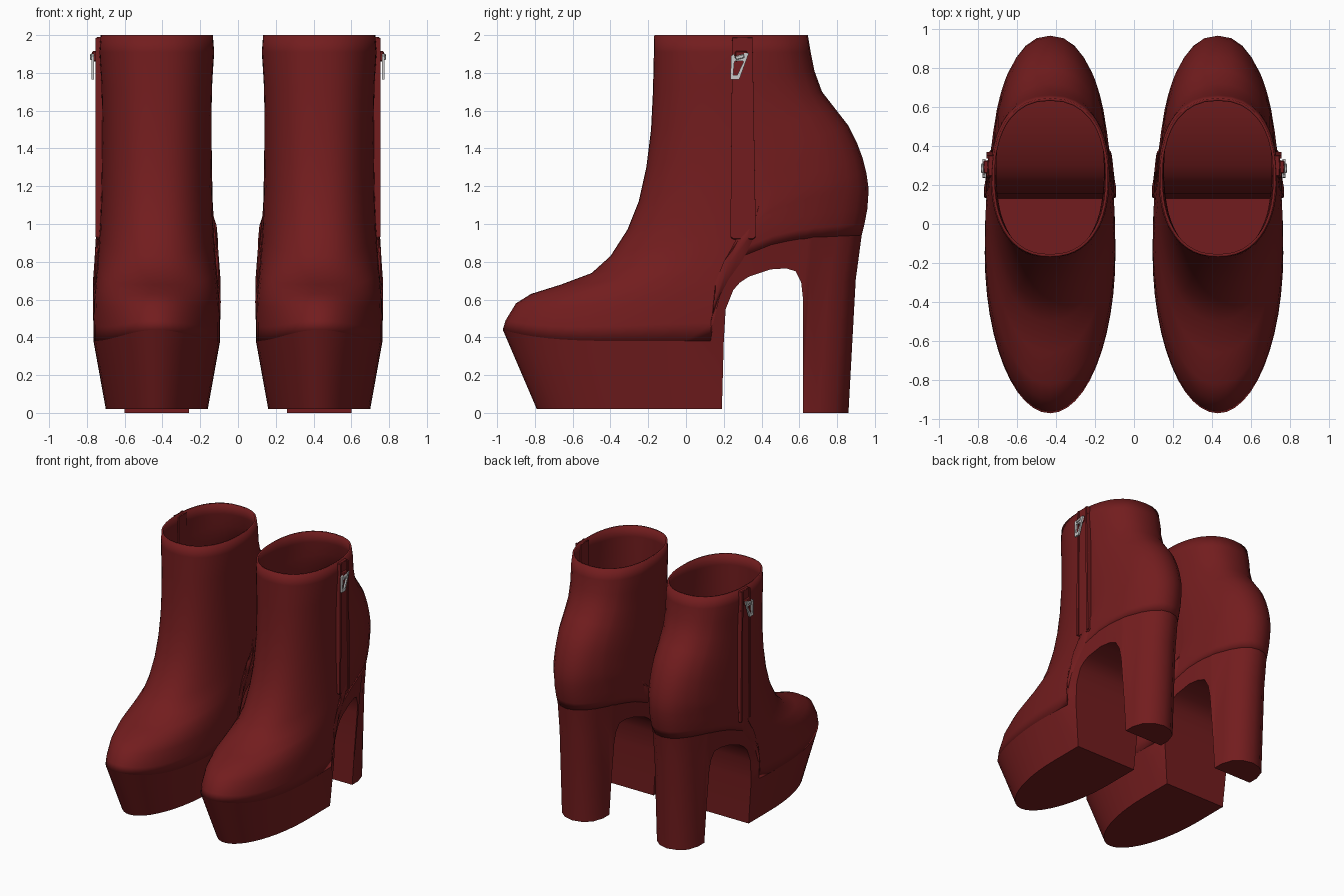
import bpy, bmesh
from math import cos, sin, pi

if "Cube" in bpy.data.objects:
    bpy.data.objects.remove(bpy.data.objects["Cube"])

CX = 0.43  # centre of one boot; the other is mirrored
red = bpy.data.materials.new("dark_red_leather")
red.diffuse_color = (0.17, 0.012, 0.013, 1)
red.use_nodes = True
red.node_tree.nodes["Principled BSDF"].inputs["Base Color"].default_value = red.diffuse_color


def finish(name, bm, mat=red, thickness=0, bevel=0, angle=35):
    bmesh.ops.remove_doubles(bm, verts=bm.verts, dist=1e-5)
    bmesh.ops.recalc_face_normals(bm, faces=bm.faces)
    me = bpy.data.meshes.new(name)
    bm.to_mesh(me)
    bm.free()
    ob = bpy.data.objects.new(name, me)
    bpy.context.collection.objects.link(ob)
    if mat:
        me.materials.append(mat)
    bpy.ops.object.select_all(action='DESELECT')
    ob.select_set(True)
    bpy.context.view_layer.objects.active = ob
    bpy.ops.object.shade_smooth_by_angle(angle=angle * pi / 180)
    if thickness:
        s = ob.modifiers.new("Thickness", 'SOLIDIFY')
        s.thickness, s.offset = thickness, -1
    if bevel:
        b = ob.modifiers.new("Bevel", 'BEVEL')
        b.width, b.segments = bevel, 1
    ob.modifiers.new("Pair", 'MIRROR')
    return ob


def skin(rings, closed=True):
    """Quads between successive rings of points."""
    bm = bmesh.new()
    vs = [[bm.verts.new(p) for p in r] for r in rings]
    for a, b in zip(vs, vs[1:]):
        n = len(a)
        for j in range(n if closed else n - 1):
            k = (j + 1) % n
            bm.faces.new((a[j], a[k], b[k], b[j]))
    return bm


def prism(name, outline, x0, x1, hole=None, **kw):
    """Side-view (y, z) outline extruded along x, optionally with a hole."""
    if hole:
        n = len(outline)
        bm = skin([[(x, *p) for p in o] for o, x in
                   ((outline, x0), (outline, x1), (hole, x1), (hole, x0), (outline, x0))])
    else:
        bm = skin([[(x, *p) for p in outline] for x in (x0, x1)])
        for x in (x0, x1):
            bm.faces.new([bm.verts.new((x, *p)) for p in outline])
    return finish(name, bm, **kw)


def seam_width(y):
    d = (y + 0.15) / (0.82 if y < -0.15 else 1.08)
    return 0.335 * max(0, 1 - d * d) ** (0.5 if y < -0.15 else 0.45)


# Sole stations, toe to heel: seam y, z, then lower edge y, z, half width
stations = []
for i in range(13):
    a = i / 12 * pi / 2
    stations.append((-0.15 - 0.82 * cos(a), 0.38 + 0.06 * cos(a) ** 4,
                     -0.1 - 0.69 * cos(a), 0.02, 0.27 * sin(a)))
stations += [
    (0, .38, .08, .02, .27), (.13, .38, .19, .02, .27), (.14, .5, .2, .38, .3),
    (.155, .62, .21, .55, .3), (.2, .74, .25, .65, .3), (.245, .79, .285, .69, .295),
    (.3, .83, .33, .72, .29), (.45, .89, .45, .76, .27), (.54, .91, .53, .765, .25),
    (.6, .92, .58, .75, .235), (.63, .922, .61, .69, .225), (.65, .925, .62, .6, .215),
    (.67, .93, .62, .3, .19), (.7, .93, .62, 0, .17), (.8, .935, .7, 0, .17),
    (.87, .938, .79, 0, .14), (.915, .94, .84, 0, .08), (.93, .94, .86, 0, 0)]

# Platform, arch and heel in one piece
rings = []
for i, (y, z, yb, zb, wb) in enumerate(stations):
    pull = 0.2 if i >= len(stations) - 5 else 0
    w = seam_width(y) if 0 < i < len(stations) - 1 else 0
    half = []
    for t in (0, 0.25, 1):
        e = t + (pull if t == 0.25 else 0)
        half.append((w + (wb - w) * e, y + (yb - y) * e, z + (zb - z) * t))
    rings.append([(CX + x, a, b) for x, a, b in half] +
                 [(CX - x, a, b) for x, a, b in reversed(half)])
finish("platform_sole_and_heel", skin(rings))

# Upper: rings from the seam to the collar (front y, z, back y, z, half width)
profile = [
    (-.97, .44, .93, .94, .335), (-.955, .49, .945, 1.0, .335), (-.9, .58, .96, 1.08, .333),
    (-.82, .63, .965, 1.15, .325), (-.66, .68, .965, 1.2, .316), (-.5, .74, .955, 1.27, .308),
    (-.4, .83, .935, 1.35, .3), (-.31, .97, .905, 1.43, .295), (-.25, 1.12, .86, 1.52, .292),
    (-.21, 1.3, .79, 1.61, .29), (-.185, 1.5, .72, 1.7, .29), (-.175, 1.7, .68, 1.81, .294),
    (-.17, 1.91, .66, 1.91, .304), (-.168, 2.0, .645, 2.0, .297)]
rings = []
for i, (yf, zf, yb, zb, w) in enumerate(profile):
    k, m = max(0, 1 - i / 8), min(1, i / 8)
    half = []
    for j, st in enumerate(stations):
        s = (st[0] + 0.97) / 1.9
        drop = st[1] - (0.44 + 0.5 * s)
        oval = max(0, 1 - abs(2 * s - 1) ** 2.3) ** (1 / 2.3)
        x = w * (seam_width(st[0]) / 0.335 * (1 - m) + oval * m)
        if j in (0, len(stations) - 1):
            x = 0
        half.append((x, yf + (yb - yf) * s, zf + (zb - zf) * s + k * drop))
    rings.append([(CX + x, a, b) for x, a, b in half] +
                 [(CX - x, a, b) for x, a, b in half[-2:0:-1]])
finish("boot_upper", skin(rings), thickness=0.014, angle=50)

# Zip placket on the outer side, with raised edges
prism("zip_placket", [(.235, .93), (.25, .918), (.355, .918), (.37, .93), (.352, 1.99), (.245, 1.99)],
      0.705, 0.748, bevel=0.004)
prism("zip_edge_front", [(.235, .93), (.255, .93), (.262, 1.985), (.245, 1.985)], 0.74, 0.755)
prism("zip_edge_back", [(.35, .93), (.37, .93), (.352, 1.985), (.335, 1.985)], 0.74, 0.755)

# Zip slider and its metal pull
prism("zip_slider", [(.26, 1.86), (.32, 1.87), (.325, 1.915), (.26, 1.915)], 0.745, 0.772, bevel=0.005)
prism("zip_pull", [(.236, 1.765), (.282, 1.765), (.333, 1.905), (.308, 1.905), (.3, 1.875), (.262, 1.875), (.255, 1.9), (.238, 1.89)],
      0.762, 0.776,
      hole=[(.25, 1.79), (.272, 1.79), (.305, 1.86), (.302, 1.862), (.295, 1.862), (.266, 1.862), (.26, 1.862), (.256, 1.86)],
      mat=None)
prism("zip_pull_hinge", [(.265, 1.868), (.31, 1.88), (.305, 1.9), (.26, 1.888)], 0.768, 0.784,
      mat=None, bevel=0.004)
